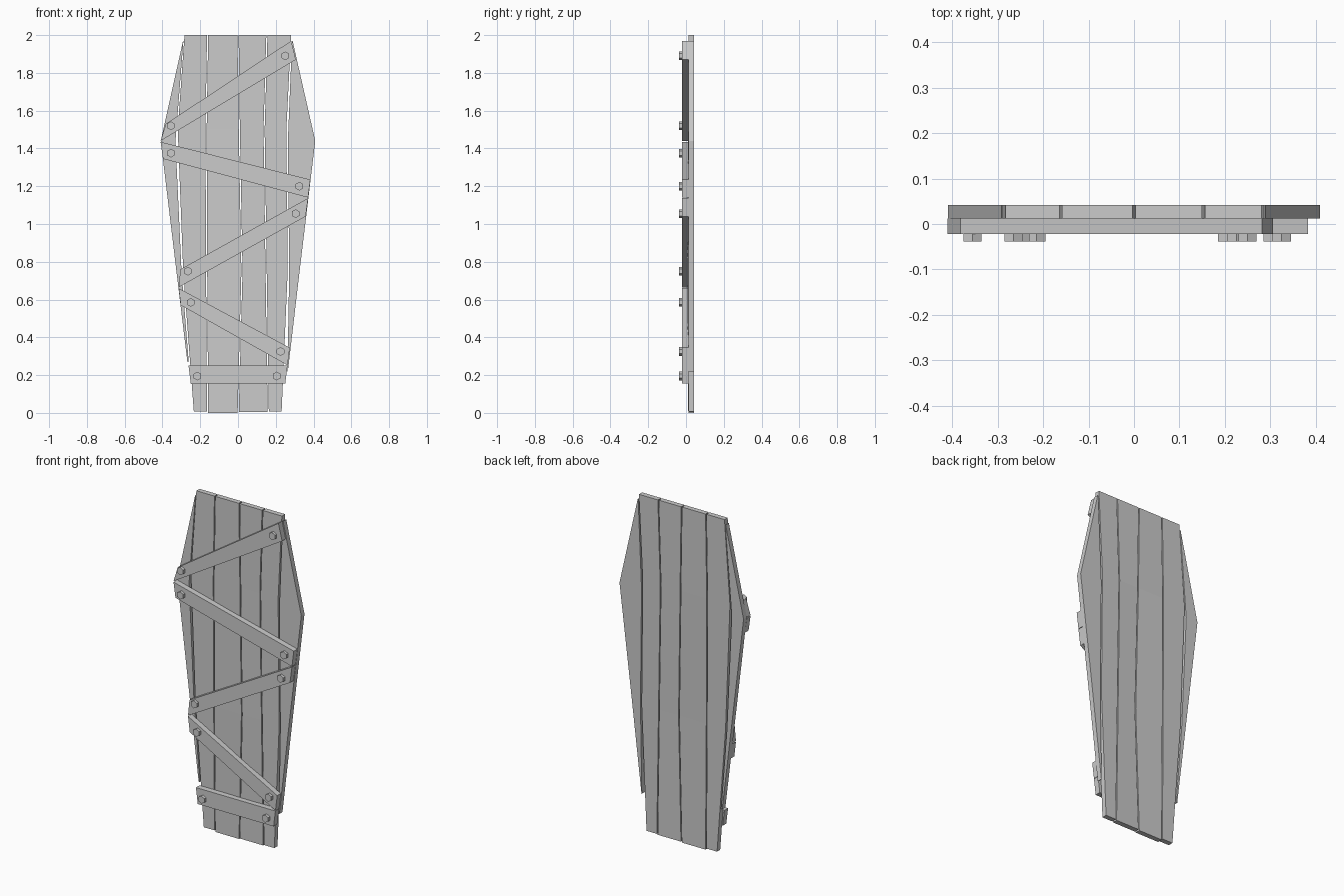
import bpy
import bmesh
import math

cube = bpy.data.objects.get("Cube")
if cube:
    bpy.data.objects.remove(cube, do_unlink=True)

# One plain grey for the whole lid
GREY = (0.6, 0.6, 0.6, 1)
grey = bpy.data.materials.new("plain grey")
grey.use_nodes = True
grey.diffuse_color = GREY
grey.node_tree.nodes["Principled BSDF"].inputs["Base Color"].default_value = GREY

FRONT, BACK = 0.012, 0.042      # plank faces
BRACE_FRONT = -0.022
BOLT_FRONT = -0.038


def finish(name, bm):
    bmesh.ops.recalc_face_normals(bm, faces=bm.faces)
    mesh = bpy.data.meshes.new(name)
    bm.to_mesh(mesh)
    bm.free()
    mesh.materials.append(grey)
    obj = bpy.data.objects.new(name, mesh)
    bpy.context.collection.objects.link(obj)
    return obj


def slab(name, left, right, front, back, warp=None):
    """Board between two edge lines of (x, z) points; warp shifts edge points in y."""
    warp = warp or {}
    bm = bmesh.new()
    rows = []
    for i, (a, b) in enumerate(zip(left, right)):
        wl, wr = warp.get(i, (0, 0))
        corners = [(a[0], front + wl, a[1]), (b[0], front + wr, b[1]),
                   (b[0], back + wr, b[1]), (a[0], back + wl, a[1])]
        rows.append([bm.verts.new(c) for c in corners])
    for r, s in zip(rows, rows[1:]):
        for k in range(4):
            n = (k + 1) % 4
            bm.faces.new((r[k], r[n], s[n], s[k]))
    bm.faces.new(rows[0])
    bm.faces.new(rows[-1][::-1])
    bmesh.ops.remove_doubles(bm, verts=bm.verts, dist=0.0005)
    return finish(name, bm)


# Inner planks, split along slightly crooked seams
LEVELS = (2.0, 1.5, 0.75, 0.0)
GAP = 0.003
seams = [(-0.286, -0.322, -0.293, -0.237),
         (-0.161, -0.169, -0.166, -0.161),
         (0.0, 0.007, 0.021, 0.001),
         (0.153, 0.138, 0.149, 0.160),
         (0.284, 0.259, 0.266, 0.234)]
warps = [None, {2: (0, -0.006)}, {2: (-0.006, 0)}, None]
names = ["right_inner_plank", "right_middle_plank", "left_middle_plank", "left_inner_plank"]
drops = (0.008, 0.0, 0.004, 0.008)
for name, a, b, warp, drop in zip(names, seams, seams[1:], warps, drops):
    levels = LEVELS[:3] + (drop,)
    slab(name, [(x + GAP, z) for x, z in zip(a, levels)],
         [(x - GAP, z) for x, z in zip(b, levels)], FRONT, BACK, warp)

# Outer planks taper to points at both ends
slab("right_outer_plank",
     [(-0.291, 1.97), (-0.409, 1.44), (-0.326, 0.75), (-0.268, 0.27)],
     [(-0.289, 1.97), (-0.331, 1.44), (-0.299, 0.75), (-0.261, 0.27)], FRONT, BACK)
slab("left_outer_plank",
     [(0.286, 1.97), (0.264, 1.44), (0.271, 0.75), (0.262, 0.22)],
     [(0.289, 1.97), (0.409, 1.44), (0.326, 0.75), (0.264, 0.22)], FRONT, BACK)

# Zigzag braces, each given by its upper and lower edge
braces = {
    "top_brace": [(-0.382, 1.53), (0.282, 1.97), (-0.41, 1.44), (0.306, 1.87)],
    "upper_brace": [(-0.41, 1.435), (0.383, 1.235), (-0.397, 1.345), (0.371, 1.14)],
    "middle_brace": [(-0.305, 0.76), (0.371, 1.137), (-0.314, 0.665), (0.358, 1.04)],
    "lower_brace": [(-0.314, 0.66), (0.274, 0.345), (-0.303, 0.57), (0.262, 0.252)],
    "bottom_brace": [(-0.262, 0.25), (0.262, 0.25), (-0.25, 0.155), (0.25, 0.155)],
}
for name, (ul, ur, ll, lr) in braces.items():
    slab(name, [ul, ll], [ur, lr], BRACE_FRONT, FRONT)

# Hexagonal bolt heads at both ends of every brace
bolts = [(-0.355, 1.52), (0.25, 1.89), (-0.355, 1.375), (0.325, 1.2), (-0.265, 0.75),
         (0.305, 1.055), (-0.25, 0.585), (0.225, 0.325), (-0.215, 0.195), (0.205, 0.195)]
for i, (x, z) in enumerate(bolts):
    bm = bmesh.new()
    bmesh.ops.create_cone(bm, cap_ends=True, segments=6, radius1=0.023, radius2=0.023,
                          depth=BRACE_FRONT - BOLT_FRONT)
    bolt = finish(f"bolt_{i + 1}", bm)
    bolt.rotation_euler = (math.pi / 2, 0, 0)
    bolt.location = (x, (BRACE_FRONT + BOLT_FRONT) / 2, z)
